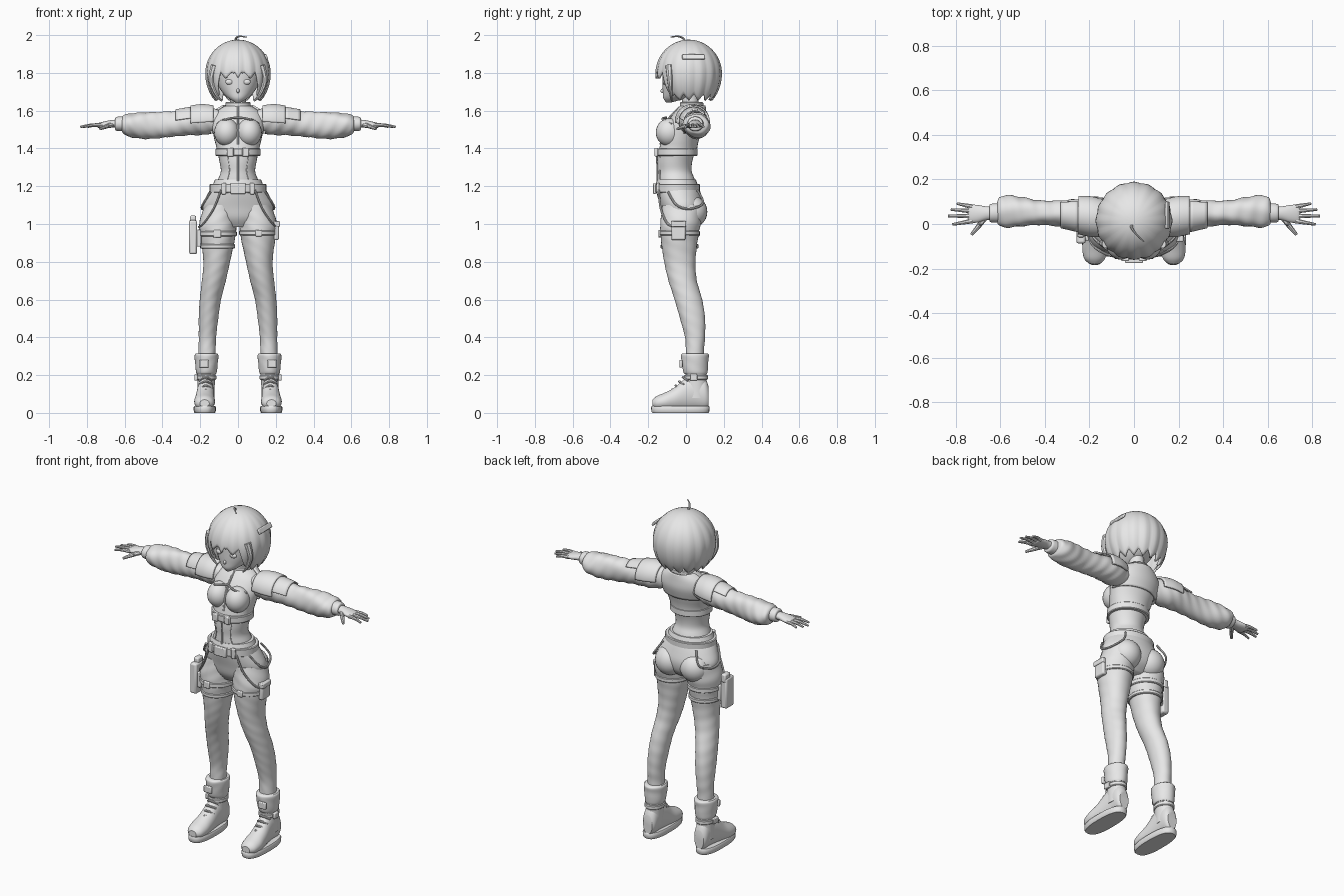
import bpy, bmesh, math
from mathutils import Vector

grey = bpy.data.materials.new("clay_grey")
grey.diffuse_color = (0.8, 0.8, 0.8, 1)


def finish(name, bm, mirror=False, thick=0, bevel=0):
    bmesh.ops.remove_doubles(bm, verts=bm.verts, dist=1e-5)
    bmesh.ops.recalc_face_normals(bm, faces=bm.faces)
    me = bpy.data.meshes.new(name)
    bm.to_mesh(me)
    bm.free()
    me.materials.append(grey)
    ob = bpy.data.objects.new(name, me)
    bpy.context.collection.objects.link(ob)
    if thick:
        m = ob.modifiers.new("thickness", 'SOLIDIFY')
        m.thickness, m.offset = thick, 0
    if bevel:
        m = ob.modifiers.new("bevel", 'BEVEL')
        m.width, m.segments = bevel, 2
    if mirror:
        ob.modifiers.new("mirror", 'MIRROR')
    return ob


def smooth_path(pts, steps):
    """Catmull-Rom resampling of tuples of any length."""
    out = []
    for i in range(len(pts) - 1):
        p0, p1, p2, p3 = pts[max(i - 1, 0)], pts[i], pts[i + 1], pts[min(i + 2, len(pts) - 1)]
        for s in range(steps):
            t = s / steps
            out.append(tuple(0.5 * (2 * b + (c - a) * t + (2 * a - 5 * b + 4 * c - d) * t * t
                                    + (3 * b - a - 3 * c + d) * t ** 3)
                             for a, b, c, d in zip(p0, p1, p2, p3)))
    return out + [tuple(pts[-1])]


def skin(bm, rings, closed=True):
    rows = [[bm.verts.new(p) for p in r] for r in rings]
    n = len(rows[0])
    for a, b in zip(rows, rows[1:]):
        for i in range(n if closed else n - 1):
            j = (i + 1) % n
            bm.faces.new((a[i], a[j], b[j], b[i]))
    if closed:
        bm.faces.new(rows[0])
        bm.faces.new(rows[-1])


def loft(name, secs, axis='Z', n=32, steps=4, fold=0, p=2, arc=None, mirror=False, thick=0.012):
    """Sections are (position on axis, centre a, centre b, radius a, radius b)."""
    a0, a1 = [math.radians(v) for v in arc] if arc else (0, math.tau)
    rings = []
    for t, ca, cb, ra, rb in smooth_path(secs, steps):
        ring = []
        for i in range(n):
            w = a0 + (a1 - a0) * i / ((n - 1) if arc else n)
            c, s = math.cos(w), math.sin(w)
            k = 1 + fold * math.sin(3 * w + 38 * t) * math.sin(55 * t + 2 * c)
            a = ca + k * ra * math.copysign(abs(c) ** (2 / p), c)
            b = cb + k * rb * math.copysign(abs(s) ** (2 / p), s)
            ring.append({'X': (t, a, b), 'Y': (a, t, b), 'Z': (a, b, t)}[axis])
        rings.append(ring)
    bm = bmesh.new()
    skin(bm, rings, arc is None)
    return finish(name, bm, mirror, thick if arc else 0)


def band(name, z0, z1, cx, cy, rx, ry, mirror=False):
    e = 0.004
    return loft(name, [(z0, cx, cy, rx - e, ry - e), (z0 + e, cx, cy, rx, ry),
                       (z1 - e, cx, cy, rx, ry), (z1, cx, cy, rx - e, ry - e)], steps=1, mirror=mirror)


def tube(name, pts, r0, r1=None, mirror=False, n=8):
    path = smooth_path([tuple(q) + (r0 + ((r1 or r0) - r0) * i / (len(pts) - 1),)
                        for i, q in enumerate(pts)], 5)
    rings = []
    for i, q in enumerate(path):
        d = Vector(path[min(i + 1, len(path) - 1)][:3]) - Vector(path[max(i - 1, 0)][:3])
        up = Vector((0.3, 1, 0.2)) if abs(d.normalized().y) < 0.8 else Vector((0, 0.2, 1))
        u = d.cross(up).normalized()
        v = d.cross(u).normalized()
        rings.append([Vector(q[:3]) + q[3] * (u * math.cos(math.tau * k / n) + v * math.sin(math.tau * k / n))
                      for k in range(n)])
    bm = bmesh.new()
    skin(bm, rings)
    return finish(name, bm, mirror)


def box(name, loc, dims, mirror=False, tilt=0, bevel=0.005):
    bm = bmesh.new()
    bmesh.ops.create_cube(bm, size=1)
    c, s = math.cos(tilt), math.sin(tilt)
    for v in bm.verts:
        x, y, z = (a * b for a, b in zip(v.co, dims))
        v.co = (loc[0] + c * x + s * z, loc[1] + y, loc[2] - s * x + c * z)
    return finish(name, bm, mirror, bevel=bevel)


def ball(name, loc, rad, mirror=False):
    bm = bmesh.new()
    bmesh.ops.create_uvsphere(bm, u_segments=24, v_segments=14, radius=1)
    for v in bm.verts:
        v.co = [l + r * c for l, r, c in zip(loc, rad, v.co)]
    return finish(name, bm, mirror)


# Head, neck and face
loft("head", [(1.643, 0, -.092, .012, .012), (1.665, 0, -.062, .05, .058), (1.70, 0, -.03, .085, .093),
              (1.75, 0, -.008, .112, .117), (1.82, 0, .005, .128, .128), (1.89, 0, .01, .105, .11),
              (1.93, 0, .01, .05, .05)])
loft("neck", [(1.58, 0, .028, .045, .045), (1.72, 0, .018, .04, .042)])
ball("eye", (.045, -.111, 1.752), (.022, .012, .015), True)
ball("nose", (0, -.123, 1.705), (.008, .012, .012))
tube("mouth", [(-.014, -.105, 1.677), (0, -.112, 1.675), (.014, -.105, 1.677)], .003)


# Bobbed hair: one shell whose hem is cut into pointed locks
def hair():
    n, m, bm = 128, 18, bmesh.new()
    rings = []
    for j in range(m + 1):
        v = j / m
        ring = []
        for i in range(n):
            th = math.tau * i / n
            d = min(th, math.tau - th)
            tooth = abs(((i + 4) % 8) / 4 - 1)
            side = min(max((d - .6) / .3, 0), 1)
            hem = 1.77 - .115 * side + .035 * (1 - abs(1 - tooth * 2) if d < .1 else tooth)
            ph = v * (math.pi / 2 + math.asin(min((1.8 - hem) / .2, 1)))
            r = math.sin(ph) * (1 + .045 * v * (.7 - tooth))
            h = math.cos(ph)
            ring.append((.164 * r * math.sin(th), .015 - .166 * r * math.cos(th),
                         1.8 + h * (.17 if h > 0 else .2)))
        rings.append(ring + [ring[0]])
    skin(bm, rings, False)
    finish("hair", bm, thick=.012)


hair()
tube("side_lock", [(.125, -.09, 1.84), (.142, -.085, 1.76), (.118, -.08, 1.69), (.085, -.075, 1.65)],
     .02, .004, True)
tube("hair_tuft", [(0, -.01, 1.955), (-.012, -.012, 1.98), (.005, -.04, 1.993), (.045, -.08, 1.99)], .008, .003)
box("hair_clip", (.149, .04, 1.885), (.012, .12, .03), tilt=-.5)

# Torso, cropped top and collar
loft("waist", [(1.19, 0, -.045, .125, .105), (1.24, 0, -.053, .104, .098), (1.28, 0, -.06, .091, .09),
               (1.33, 0, -.06, .098, .093), (1.39, 0, -.05, .11, .1)])
chest = [(1.37, 0, -.045, .112, .103), (1.41, 0, -.04, .115, .1), (1.48, 0, -.022, .132, .1),
         (1.54, 0, 0, .14, .095), (1.59, 0, .016, .12, .078), (1.625, 0, .03, .07, .06)]
loft("cropped_top", chest, fold=.01)
ball("bust", (.06, -.088, 1.485), (.066, .072, .074), True)
band("underbust_strap", 1.36, 1.40, 0, -.05, .119, .111)
box("strap_buckle", (.04, -.158, 1.38), (.035, .018, .045), True)
band("collar", 1.575, 1.645, 0, .03, .066, .062)
loft("jacket_back", [(z, a, b, ra + .008, rb + .008) for z, a, b, ra, rb in chest[2:]], arc=(5, 175))
tube("neckline", [(-.11, -.075, 1.53), (-.06, -.125, 1.555), (0, -.105, 1.563), (.06, -.125, 1.555),
                  (.11, -.075, 1.53)], .006)
tube("front_zip", [(0, -.135, 1.42), (0, -.118, 1.5), (0, -.09, 1.56), (0, -.033, 1.62)], .006)
tube("corset_centre", [(0, -.155, 1.36), (0, -.151, 1.28), (0, -.152, 1.21)], .005)
tube("corset_seam", [(.055, -.137, 1.36), (.046, -.138, 1.28), (.065, -.136, 1.21)], .003, mirror=True)

# Puffed sleeves with raised shoulder panels
sleeve = [(.09, .022, 1.55, .055, .05), (.13, .025, 1.548, .066, .064), (.19, .033, 1.545, .075, .074),
          (.25, .04, 1.54, .07, .071), (.33, .047, 1.53, .058, .067), (.42, .051, 1.525, .056, .069),
          (.50, .055, 1.522, .066, .07), (.57, .056, 1.522, .072, .062), (.605, .055, 1.525, .062, .05),
          (.615, .05, 1.528, .04, .035)]
loft("sleeve", sleeve, 'X', steps=8, fold=.055, mirror=True)
loft("shoulder_panel", [(t, a, b, ra + .01, rb + .01) for t, a, b, ra, rb in sleeve[1:4]], 'X',
     arc=(-5, 185), mirror=True)
loft("upper_arm_panel", [(t, a, b, ra + .006, rb + .006) for t, a, b, ra, rb in sleeve[3:5]], 'X',
     arc=(40, 165), mirror=True, thick=.008)
loft("cuff", [(.60, .05, 1.528, .04, .036), (.61, .05, 1.53, .043, .039), (.643, .049, 1.53, .041, .037),
              (.65, .049, 1.53, .034, .028)], 'X', mirror=True)

# Hands
loft("palm", [(.63, .049, 1.53, .029, .023), (.665, .048, 1.531, .031, .02), (.70, .046, 1.527, .039, .018),
              (.735, .046, 1.522, .041, .014), (.745, .046, 1.521, .034, .009)], 'X', n=20, mirror=True)
for tag, y0, tip in (("index", .014, (.815, -.002)), ("middle", .036, (.835, .036)),
                     ("ring", .058, (.822, .065)), ("little", .077, (.795, .092))):
    tube(tag + "_finger", [(.725, y0, 1.523), ((.725 + tip[0]) / 2, (y0 + tip[1]) / 2, 1.523),
                           (*tip, 1.514)], .0115, .006, True)
tube("thumb", [(.67, .03, 1.525), (.70, -.012, 1.515), (.73, -.047, 1.503)], .015, .007, True)

# Hips and trouser legs
loft("hips", [(.985, 0, -.03, .09, .06), (1.03, 0, -.02, .16, .1), (1.09, 0, -.02, .188, .115),
              (1.15, 0, -.035, .166, .117), (1.2, 0, -.048, .137, .113), (1.235, 0, -.05, .122, .102)])
ball("seat", (.082, .03, 1.065), (.085, .083, .085), True)
loft("trouser_leg", [(1.1, .09, -.015, .088, .11), (1.0, .107, -.03, .098, .107), (.93, .106, -.035, .092, .099),
                     (.8, .113, -.032, .071, .083), (.7, .128, -.018, .063, .075), (.6, .146, .012, .056, .073),
                     (.5, .156, .035, .052, .066), (.4, .162, .048, .046, .053), (.33, .164, .047, .045, .048),
                     (.27, .165, .048, .046, .05)], steps=8, fold=.018, mirror=True)

# Belt, chains and thigh gear
band("belt", 1.165, 1.212, 0, -.046, .15, .119)
box("belt_buckle", (0, -.167, 1.187), (.08, .018, .055))
box("belt_loop", (.075, -.148, 1.187), (.025, .018, .06), True)
tube("front_chain", [(.09, -.145, 1.18), (.13, -.133, 1.08), (.185, -.096, 1.0), (.207, -.04, .985)],
     .006, mirror=True)
tube("hip_chain", [(.145, -.095, 1.17), (.188, -.05, 1.1), (.185, .02, 1.08), (.15, .09, 1.11),
                   (.11, .06, 1.18)], .006, mirror=True)
band("thigh_strap_upper", .935, .962, -.106, -.034, .1, .107)
band("thigh_strap_lower", .87, .893, -.108, -.034, .092, .1)
band("thigh_strap_left", .94, .965, .106, -.034, .1, .107)
box("strap_clasp", (-.11, -.138, .948), (.04, .016, .04))
box("left_strap_clasp", (.11, -.138, .952), (.035, .016, .035))
box("holster", (-.238, -.05, .93), (.042, .075, .18), bevel=.01)
box("holster_grip", (-.238, -.035, 1.02), (.032, .05, .05), bevel=.008)
box("holster_mount", (-.207, -.045, .925), (.025, .06, .09))
box("thigh_pouch", (.203, -.04, .965), (.028, .075, .1), bevel=.008)
box("pouch_flap", (.205, -.04, 1.0), (.034, .08, .03))

# Ankle boots
loft("boot_sole", [(0, .176, -.03, .054, .148), (.006, .176, -.03, .058, .153), (.03, .176, -.03, .059, .155),
                   (.036, .176, -.03, .055, .151)], p=2.6, steps=1, mirror=True)
loft("boot_foot", [(-.178, .177, .05, .025, .02), (-.155, .177, .053, .047, .036), (-.11, .177, .06, .055, .048),
                   (-.06, .175, .073, .051, .062), (0, .172, .1, .046, .085), (.05, .17, .11, .044, .09),
                   (.1, .17, .1, .042, .08), (.12, .17, .085, .03, .055)], 'Y', mirror=True)
loft("boot_shaft", [(.08, .171, .055, .045, .062), (.15, .169, .053, .046, .058), (.21, .167, .053, .048, .055),
                    (.24, .167, .05, .05, .06)], mirror=True)
loft("boot_cuff", [(.205, .167, .052, .05, .058), (.22, .167, .05, .055, .065), (.27, .167, .047, .06, .07),
                   (.305, .167, .047, .062, .074), (.315, .167, .047, .056, .066)], fold=.02, mirror=True)
band("ankle_strap", .175, .2, .168, .053, .053, .063, True)
box("ankle_buckle", (.222, .04, .188), (.018, .04, .035), True)
box("cuff_buckle", (.18, -.027, .26), (.05, .016, .04), True)
for i in range(4):
    z, y = .105 + .022 * i, -.068 + .019 * i
    tube("boot_lace", [(.138, y + .02, z), (.172, y - .006, z + .018), (.206, y + .02, z)], .006, mirror=True)

# Smooth shading with crisp edges
bpy.ops.object.select_all(action='SELECT')
bpy.context.view_layer.objects.active = bpy.context.selected_objects[0]
bpy.ops.object.shade_smooth_by_angle(angle=math.radians(40))
